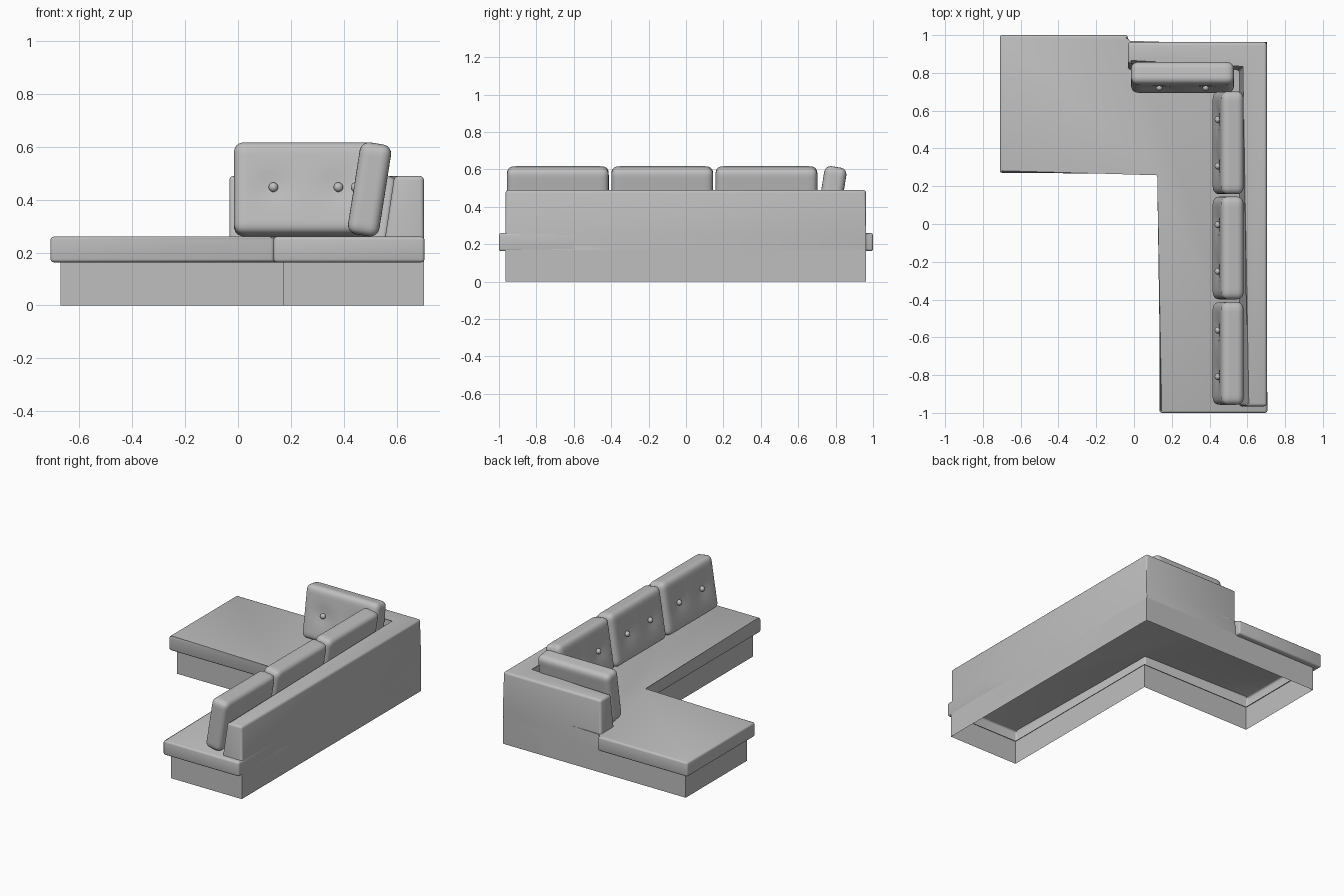
import bpy, bmesh
from math import radians, sin, pi, exp
from mathutils import Vector

cube = bpy.data.objects.get("Cube")
if cube:
    bpy.data.objects.remove(cube, do_unlink=True)

grey = bpy.data.materials.new("soft grey")
grey.use_nodes = True
colour = (0.52, 0.52, 0.52, 1)
grey.diffuse_color = colour
grey.node_tree.nodes["Principled BSDF"].inputs["Base Color"].default_value = colour


def finish(name, bm, angle=40):
    mesh = bpy.data.meshes.new(name)
    bm.to_mesh(mesh)
    bm.free()
    mesh.materials.append(grey)
    obj = bpy.data.objects.new(name, mesh)
    bpy.context.collection.objects.link(obj)
    bpy.ops.object.select_all(action='DESELECT')
    obj.select_set(True)
    bpy.context.view_layer.objects.active = obj
    bpy.ops.object.shade_smooth_by_angle(angle=radians(angle))
    return obj


def ring(bm, outline, z):
    return [bm.verts.new((x, y, z)) for x, y in outline]


def bridge(bm, low, high, closed=True):
    n = len(low)
    for i in range(n if closed else n - 1):
        j = (i + 1) % n
        bm.faces.new((low[i], low[j], high[j], high[i]))


def round_edges(bm, edges, width, segments=3):
    bmesh.ops.bevel(bm, geom=list(edges), offset=width, segments=segments,
                    profile=0.5, affect='EDGES', clamp_overlap=True)


SEAT_LOW, SEAT_TOP, BACK_TOP = 0.163, 0.26, 0.49
OUT_X, OUT_Y, END_Y, END_X = 0.704, 0.963, -0.965, -0.033

# Plinth: open-bottomed L-shaped wall
bm = bmesh.new()
plan = [(-0.672, 0.305), (0.17, 0.305), (0.17, END_Y),
        (OUT_X, END_Y), (OUT_X, OUT_Y), (-0.672, OUT_Y)]
bridge(bm, ring(bm, plan, 0), ring(bm, plan, SEAT_LOW + 0.005))
finish("plinth", bm)

# Seat slab: overhanging L with rounded edges, hollow underneath
bm = bmesh.new()
outer = [(-0.71, 0.27), (0.135, 0.27), (0.135, -1), (0.706, -1),
         (0.700, 0.2), (0.700, 0.958), (END_X, 0.958), (END_X, 1), (-0.71, 1)]
inner = [(-0.665, 0.31), (0.175, 0.31), (0.175, -0.96), (0.68, -0.96),
         (0.68, 0.2), (0.68, 0.935), (-0.05, 0.935), (-0.05, 0.955), (-0.665, 0.955)]
lip, low, top = (ring(bm, p, z) for p, z in
                 ((inner, SEAT_LOW), (outer, SEAT_LOW), (outer, SEAT_TOP)))
bridge(bm, lip, low)
bridge(bm, low, top)
bm.faces.new(top)
rim = set(low) | set(top)
round_edges(bm, [e for e in bm.edges if set(e.verts) <= rim], 0.012)
finish("seat_slab", bm)

# Backrest: L-shaped wall leaning on its inner side, outer skin down to the floor
bm = bmesh.new()
skin = [(OUT_X, END_Y), (OUT_X, OUT_Y), (END_X, OUT_Y)]
foot = skin + [(END_X, 0.815), (0.555, 0.815), (0.555, END_Y)]
head = skin + [(END_X, 0.85), (0.592, 0.85), (0.592, END_Y)]
floor = ring(bm, skin, 0)
base = ring(bm, foot, SEAT_TOP - 0.015)
crest = ring(bm, head, BACK_TOP)
bridge(bm, floor, base[:3], closed=False)
bridge(bm, base, crest)
bm.faces.new(crest)
edges = {e for v in crest for e in v.link_edges}
edges |= {e for e in bm.edges if set(e.verts) == {floor[1], base[1]}}
round_edges(bm, edges, 0.016)
finish("backrest", bm)

# Back cushions: rounded boxes dimpled at two buttons
HALF = Vector((0.272, 0.06, 0.176))
RADIUS, BUTTON_X, DIMPLE = 0.036, 0.123, 0.012


def cushion(name, centre, turn):
    bm = bmesh.new()
    bmesh.ops.create_cube(bm, size=2)
    bmesh.ops.subdivide_edges(bm, edges=bm.edges[:], cuts=19, use_grid_fill=True)
    for v in bm.verts:
        p = Vector([h * sin(c * pi / 2) for h, c in zip(HALF, v.co)])
        core = Vector([max(-h + RADIUS, min(h - RADIUS, c)) for h, c in zip(HALF, p)])
        v.co = core + (p - core).normalized() * RADIUS
        if v.co.y < -0.03:
            reach = ((abs(v.co.x) - BUTTON_X) ** 2 + v.co.z ** 2) / 0.06 ** 2
            v.co.y += DIMPLE * exp(-reach)
    body = finish(name, bm, 60)
    body.location = centre
    body.rotation_euler = (radians(-9), 0, radians(turn))
    for side, x in (("right", -BUTTON_X), ("left", BUTTON_X)):
        bm = bmesh.new()
        bmesh.ops.create_uvsphere(bm, u_segments=16, v_segments=10, radius=0.018)
        button = finish(name + "_button_" + side, bm, 60)
        button.parent = body
        button.location = (x, -HALF.y + DIMPLE - 0.006, 0)


for name, y in (("front", -0.685), ("middle", -0.127), ("rear", 0.43)):
    cushion(name + "_cushion", (0.498, y, 0.439), -90)
cushion("corner_cushion", (0.257, 0.776, 0.439), 0)
